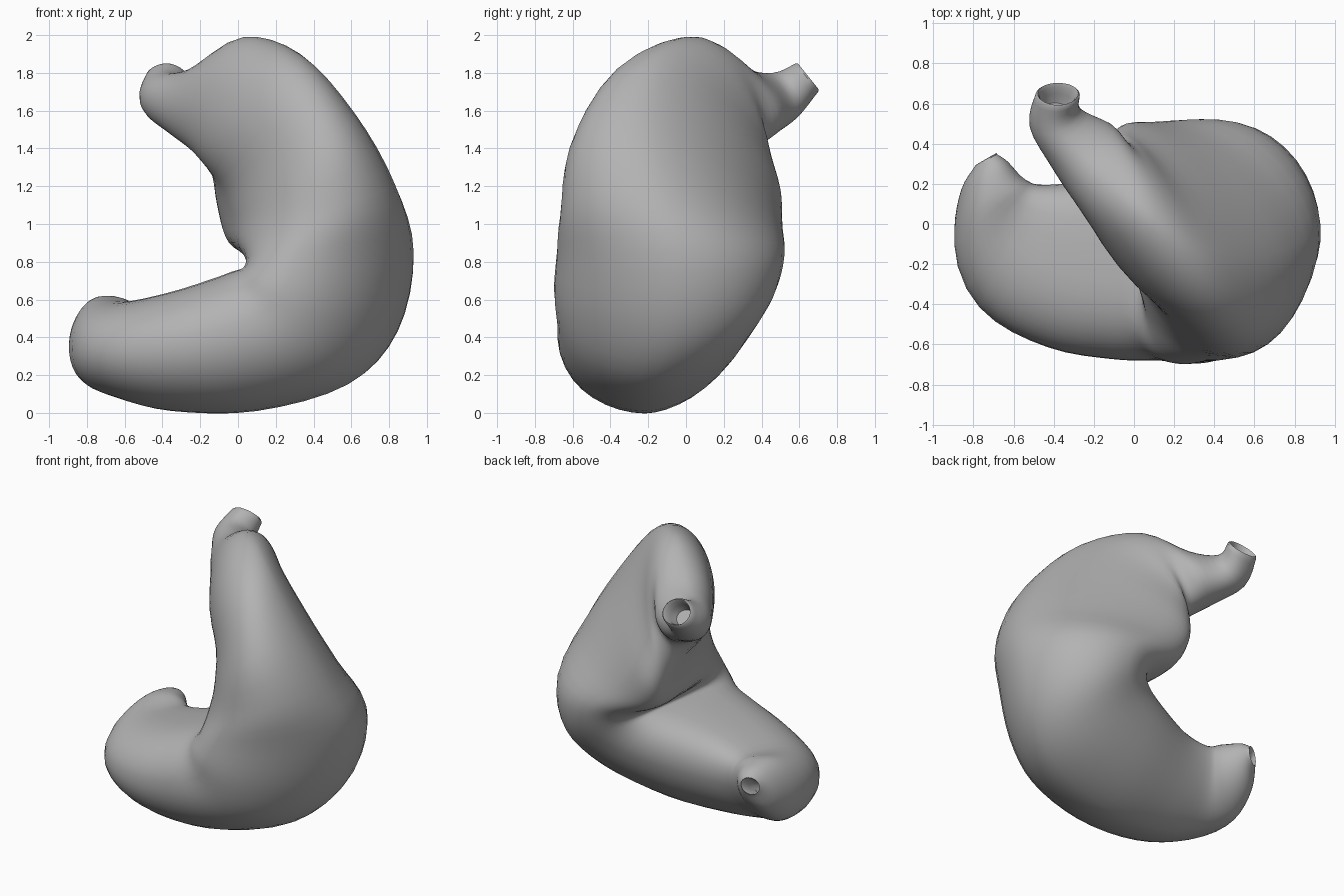
import bpy, bmesh, math
from mathutils import Vector

cube = bpy.data.objects.get("Cube")
if cube:
    bpy.data.objects.remove(cube, do_unlink=True)

SEGMENTS = 40
STEPS = 4

# Cross-sections along the organ, from the upper tube to the lower outlet:
# inner-curve point, outer-curve point, front depth, back depth, turn in degrees
SECTIONS = [
    ((-.38, .70, 1.70), (-.38, .58, 1.85), .11, .11, 90),
    ((-.40, .58, 1.56), (-.37, .46, 1.80), .14, .13, 72),
    ((-.30, .42, 1.46), (-.22, .30, 1.83), .17, .20, 50),
    ((-.20, .27, 1.36), (.03, .06, 1.99), .24, .23, 22),
    ((-.12, .20, 1.22), (.33, -.15, 1.90), .46, .35, -6),
    ((-.07, .14, 1.05), (.61, -.22, 1.59), .60, .47, -10),
    ((-.03, .04, .90), (.83, -.17, 1.21), .62, .54, -6),
    ((.06, -.03, .81), (.93, -.08, .85), .64, .57, 5),
    ((.07, -.05, .77), (.84, -.10, .43), .64, .55, 10),
    ((.00, -.08, .75), (.58, -.18, .15), .57, .51, 10),
    ((-.12, -.10, .71), (.10, -.22, .01), .53, .45, 8),
    ((-.34, -.08, .64), (-.35, -.20, .01), .49, .34, 10),
    ((-.56, .02, .59), (-.63, -.10, .08), .42, .24, 25),
    ((-.69, .12, .62), (-.77, .06, .16), .20, .22, 55),
    ((-.72, .25, .60), (-.79, .22, .30), .12, .14, 58),
    ((-.73, .32, .56), (-.75, .31, .43), .065, .065, 60),
]


def catmull(a, b, c, d, t):
    """Smooth blend between b and c."""
    return (b * 2 + (c - a) * t + (a * 2 - b * 5 + c * 4 - d) * t ** 2
            + (b * 3 - a - c * 3 + d) * t ** 3) / 2


def smooth_sections():
    """Insert blended sections between the given ones."""
    rows = [(Vector(i), Vector(o), Vector((f, b, math.radians(turn))))
            for i, o, f, b, turn in SECTIONS]
    last = len(rows) - 1
    result = []
    for k in range(last):
        near = [rows[min(max(k + j, 0), last)] for j in (-1, 0, 1, 2)]
        for s in range(STEPS):
            result.append([catmull(*column, s / STEPS) for column in zip(*near)])
    result.append(rows[last])
    return result


def section_ring(inner, outer, shape):
    """Closed loop, tapered to the outer curve and squarer at the inner one."""
    front, back, turn = shape
    side = Vector((-math.sin(turn), -math.cos(turn), 0))
    pivot = inner.lerp(outer, .5 - .22 * front)
    fullness = 1 - .8 * front
    ring = []
    for n in range(SEGMENTS):
        angle = math.tau * n / SEGMENTS
        c, s = math.cos(angle), math.sin(angle)
        along = (outer - pivot) * c if c > 0 else (pivot - inner) * c
        reach = front if s > 0 else -back
        power = fullness if c < 0 else 1.1
        ring.append(pivot + along + side * reach * abs(s) ** power)
    return ring


def mouth(ring, inward):
    """Rim and recessed throat of an open end, from the floor outwards."""
    centre = sum(ring, Vector()) / len(ring)

    def shrink(scale, push):
        return [centre + (p - centre) * scale + inward * push for p in ring]
    return [shrink(.6, .10), shrink(.74, .05), shrink(.8, .01), shrink(.92, -.01)]


# Loft the body and its two hollow ends
sections = smooth_sections()
centres = [(i + o) / 2 for i, o, shape in sections]
rings = [section_ring(*section) for section in sections]
rings = (mouth(rings[0], (centres[1] - centres[0]).normalized()) + rings
         + mouth(rings[-1], (centres[-2] - centres[-1]).normalized())[::-1])

bm = bmesh.new()
loops = [[bm.verts.new(p) for p in ring] for ring in rings]
for first, second in zip(loops, loops[1:]):
    for n in range(SEGMENTS):
        m = (n + 1) % SEGMENTS
        bm.faces.new((first[n], first[m], second[m], second[n]))
bm.faces.new(loops[0])
bm.faces.new(loops[-1])
bmesh.ops.recalc_face_normals(bm, faces=bm.faces)

mesh = bpy.data.meshes.new("stomach_body")
bm.to_mesh(mesh)
bm.free()
body = bpy.data.objects.new("stomach_body", mesh)
bpy.context.collection.objects.link(body)

# Plain grey surface
grey = bpy.data.materials.new("plain_grey")
grey.use_nodes = True
colour = (.45, .45, .45, 1)
grey.diffuse_color = colour
grey.node_tree.nodes["Principled BSDF"].inputs["Base Color"].default_value = colour
mesh.materials.append(grey)

bpy.ops.object.select_all(action='DESELECT')
body.select_set(True)
bpy.context.view_layer.objects.active = body
bpy.ops.object.shade_smooth_by_angle(angle=math.radians(40))
